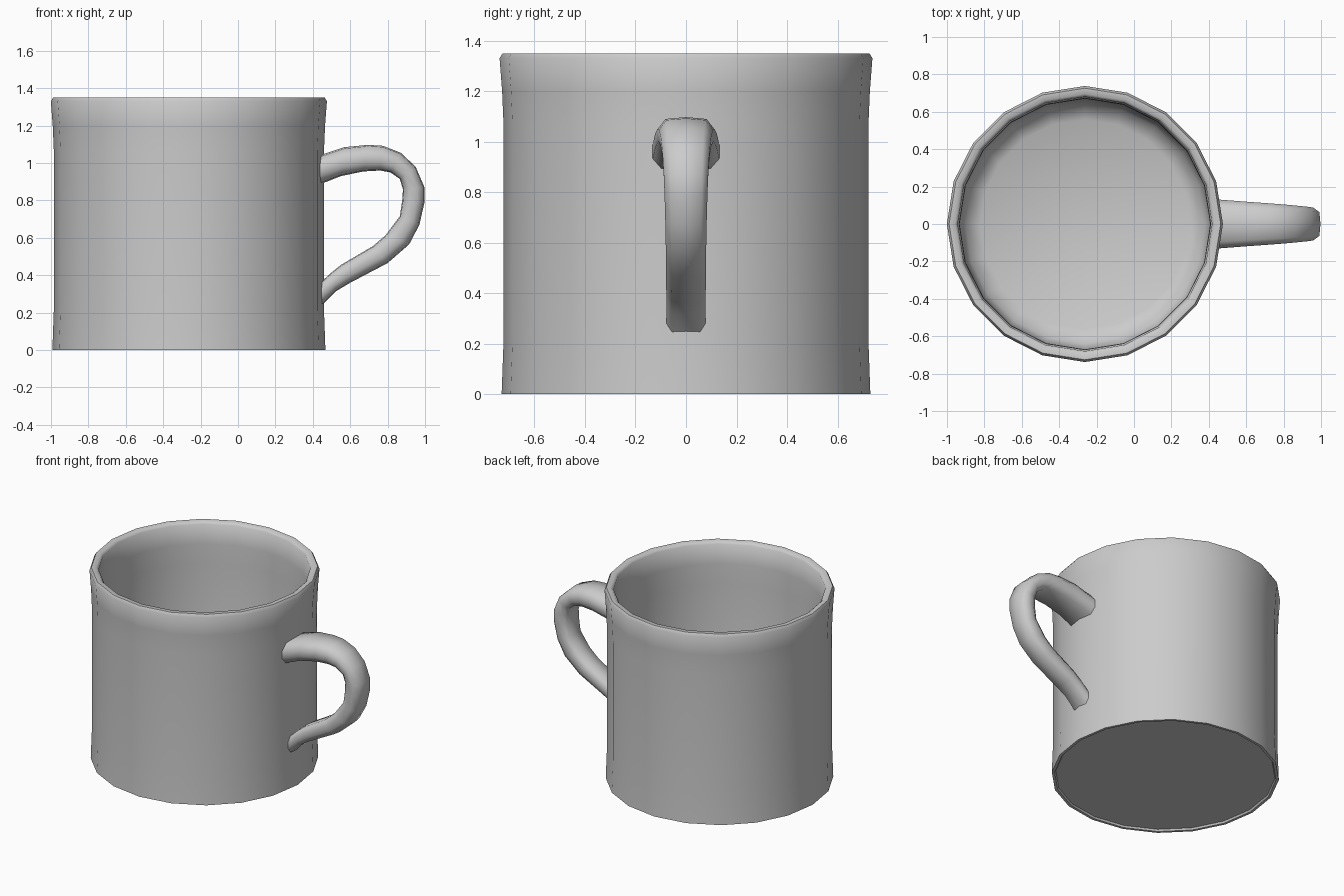
import bpy, bmesh
from math import sin, cos, pi, radians

CX, SIDES = -0.2625, 20


def finish(bm, name, angle):
    bmesh.ops.recalc_face_normals(bm, faces=bm.faces)
    me = bpy.data.meshes.new(name)
    bm.to_mesh(me)
    bm.free()
    ob = bpy.data.objects.new(name, me)
    bpy.context.collection.objects.link(ob)
    bpy.ops.object.select_all(action='DESELECT')
    ob.select_set(True)
    bpy.context.view_layer.objects.active = ob
    bpy.ops.object.shade_smooth_by_angle(angle=radians(angle))
    return ob


def loft(bm, rings):
    """Skin a list of closed point rings and cap both ends."""
    vs = [[bm.verts.new(p) for p in r] for r in rings]
    n = len(vs[0])
    for a, b in zip(vs, vs[1:]):
        for i in range(n):
            j = (i + 1) % n
            bm.faces.new((a[i], a[j], b[j], b[i]))
    return [bm.faces.new(vs[0]), bm.faces.new(vs[-1])]


# Cup body: one profile from the underside, over the rim, to the inner floor
profile = [(0.705, 0.012), (0.712, 0), (0.73, 0), (0.722, 0.22), (0.722, 1.06),
           (0.728, 1.2), (0.738, 1.33), (0.726, 1.35), (0.695, 1.35),
           (0.68, 1.335), (0.672, 1.2), (0.67, 1.06), (0.67, 0.22),
           (0.64, 0.10), (0.56, 0.06)]
bm = bmesh.new()
caps = loft(bm, [[(CX + r * cos(2 * pi * i / SIDES), r * sin(2 * pi * i / SIDES), z)
                  for i in range(SIDES)] for r, z in profile])
bmesh.ops.poke(bm, faces=caps)
finish(bm, "cup_body", 50)

# Handle: sections given as outer x, z, inner x, z and half width
sections = [(0.435, 1.04, 0.435, 0.885, 0.132), (0.57, 1.085, 0.55, 0.93, 0.122),
            (0.695, 1.097, 0.67, 0.955, 0.113), (0.775, 1.092, 0.76, 0.96, 0.107),
            (0.87, 1.055, 0.815, 0.95, 0.10), (0.95, 0.98, 0.865, 0.915, 0.093),
            (0.997, 0.87, 0.882, 0.86, 0.088), (0.997, 0.79, 0.878, 0.80, 0.085),
            (0.97, 0.67, 0.865, 0.715, 0.082), (0.915, 0.565, 0.79, 0.615, 0.08),
            (0.80, 0.465, 0.72, 0.555, 0.079), (0.60, 0.36, 0.55, 0.455, 0.078),
            (0.525, 0.315, 0.50, 0.415, 0.078), (0.435, 0.225, 0.435, 0.355, 0.078)]
# Cross-section: width factor, position from inner (0) to outer (1)
shape = [(0, 1), (0.72, 0.95), (1, 0.66), (1, 0.3), (0.75, 0.04),
         (0, 0), (-0.75, 0.04), (-1, 0.3), (-1, 0.66), (-0.72, 0.95)]
bm = bmesh.new()
loft(bm, [[(xi + (xo - xi) * t, hw * w, zi + (zo - zi) * t) for w, t in shape]
          for xo, zo, xi, zi, hw in sections])
finish(bm, "handle", 60)
